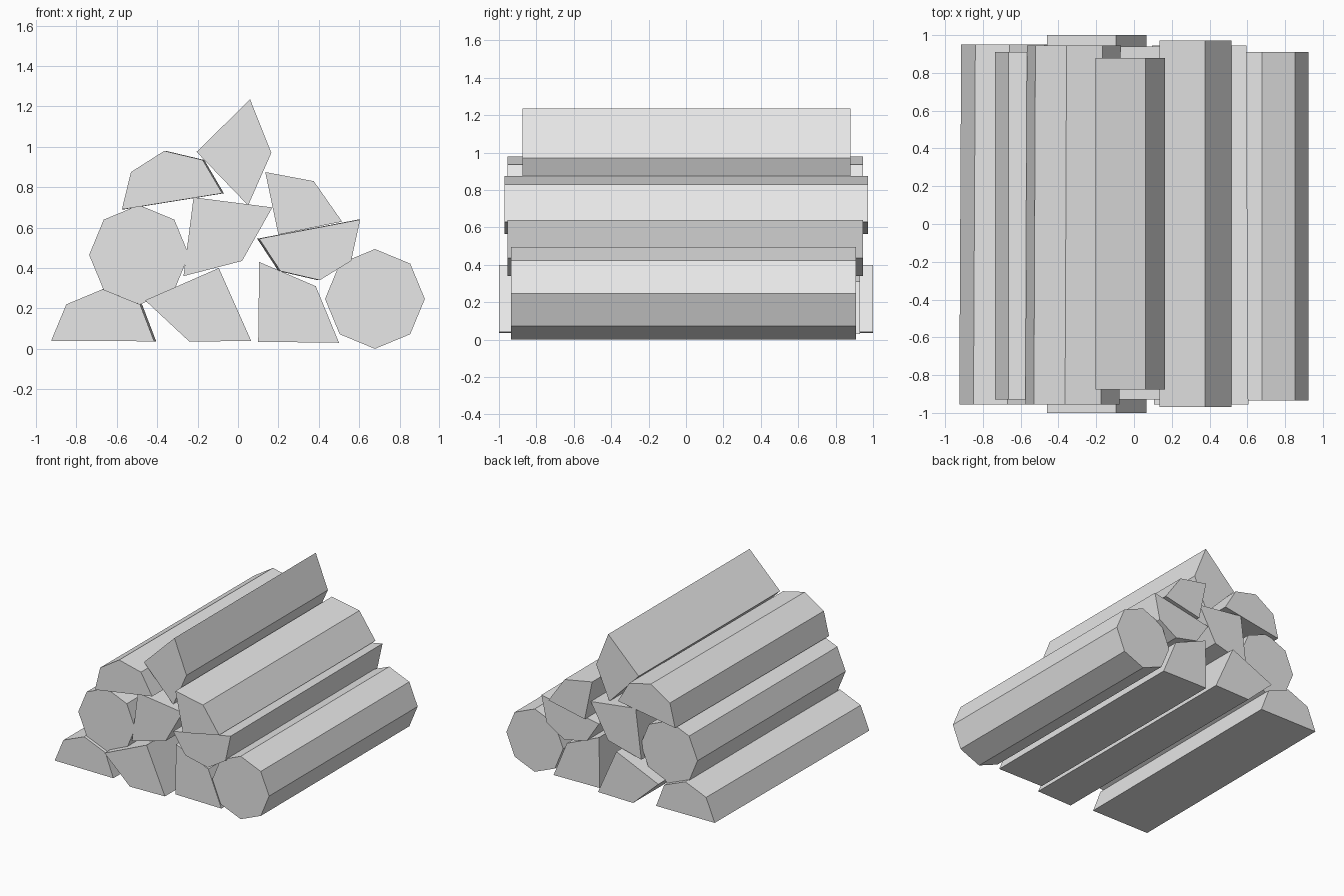
import bpy
import bmesh
from math import cos, sin, pi

cube = bpy.data.objects.get("Cube")
if cube:
    bpy.data.objects.remove(cube, do_unlink=True)

# One plain colour for all the wood
GREY = (0.8, 0.8, 0.8, 1.0)
wood = bpy.data.materials.new("light_grey")
wood.diffuse_color = GREY
wood.use_nodes = True
wood.node_tree.nodes["Principled BSDF"].inputs["Base Color"].default_value = GREY


def octagon(x, z, r=0.247):
    """Cross-section of a whole round log."""
    return [(x + r * cos(i * pi / 4), z + r * sin(i * pi / 4)) for i in range(8)]


def log(name, profile, front, back, skew=0.0):
    """Extrude an x-z profile along y; skew shifts the back end sideways."""
    bm = bmesh.new()
    end = bm.faces.new([bm.verts.new((x, front, z)) for x, z in profile])
    grown = bmesh.ops.extrude_face_region(bm, geom=[end], use_keep_orig=True)
    verts = [g for g in grown["geom"] if isinstance(g, bmesh.types.BMVert)]
    bmesh.ops.translate(bm, verts=verts, vec=(skew, back - front, 0))
    bmesh.ops.recalc_face_normals(bm, faces=bm.faces)
    mesh = bpy.data.meshes.new(name)
    bm.to_mesh(mesh)
    bm.free()
    mesh.materials.append(wood)
    obj = bpy.data.objects.new(name, mesh)
    bpy.context.collection.objects.link(obj)


# Whole round logs
log("round_log_right_side", octagon(-0.49, 0.465), -0.93, 0.91)
log("round_log_left_side", octagon(0.678, 0.247), -0.935, 0.91)

# Bottom row of split logs
log("half_log_bottom",
    [(-0.925, 0.04), (-0.85, 0.22), (-0.67, 0.295), (-0.485, 0.22), (-0.415, 0.037)],
    -0.955, 0.95, 0.01)
log("split_log_bottom_middle",
    [(-0.46, 0.24), (-0.095, 0.4), (0.065, 0.04), (-0.24, 0.035)], -1.0, 1.0)
log("split_log_bottom_left",
    [(0.105, 0.43), (0.385, 0.31), (0.5, 0.03), (0.1, 0.035)], -0.92, 0.93)

# Middle row of split logs
log("split_log_centre",
    [(-0.22, 0.75), (0.17, 0.7), (0.02, 0.435), (-0.27, 0.36)], -0.93, 0.94)
log("half_log_middle",
    [(0.105, 0.545), (0.605, 0.64), (0.56, 0.435), (0.405, 0.34), (0.21, 0.385)],
    -0.955, 0.945, -0.01)

# Upper split logs
log("half_log_upper",
    [(-0.575, 0.69), (-0.53, 0.875), (-0.365, 0.98), (-0.175, 0.935), (-0.078, 0.77)],
    -0.955, 0.945, 0.008)
log("split_log_upper_left",
    [(0.135, 0.875), (0.375, 0.83), (0.515, 0.63), (0.2, 0.565)], -0.97, 0.972)
log("split_log_top",
    [(-0.205, 0.975), (0.06, 1.235), (0.165, 0.97), (0.05, 0.71)], -0.875, 0.88)
